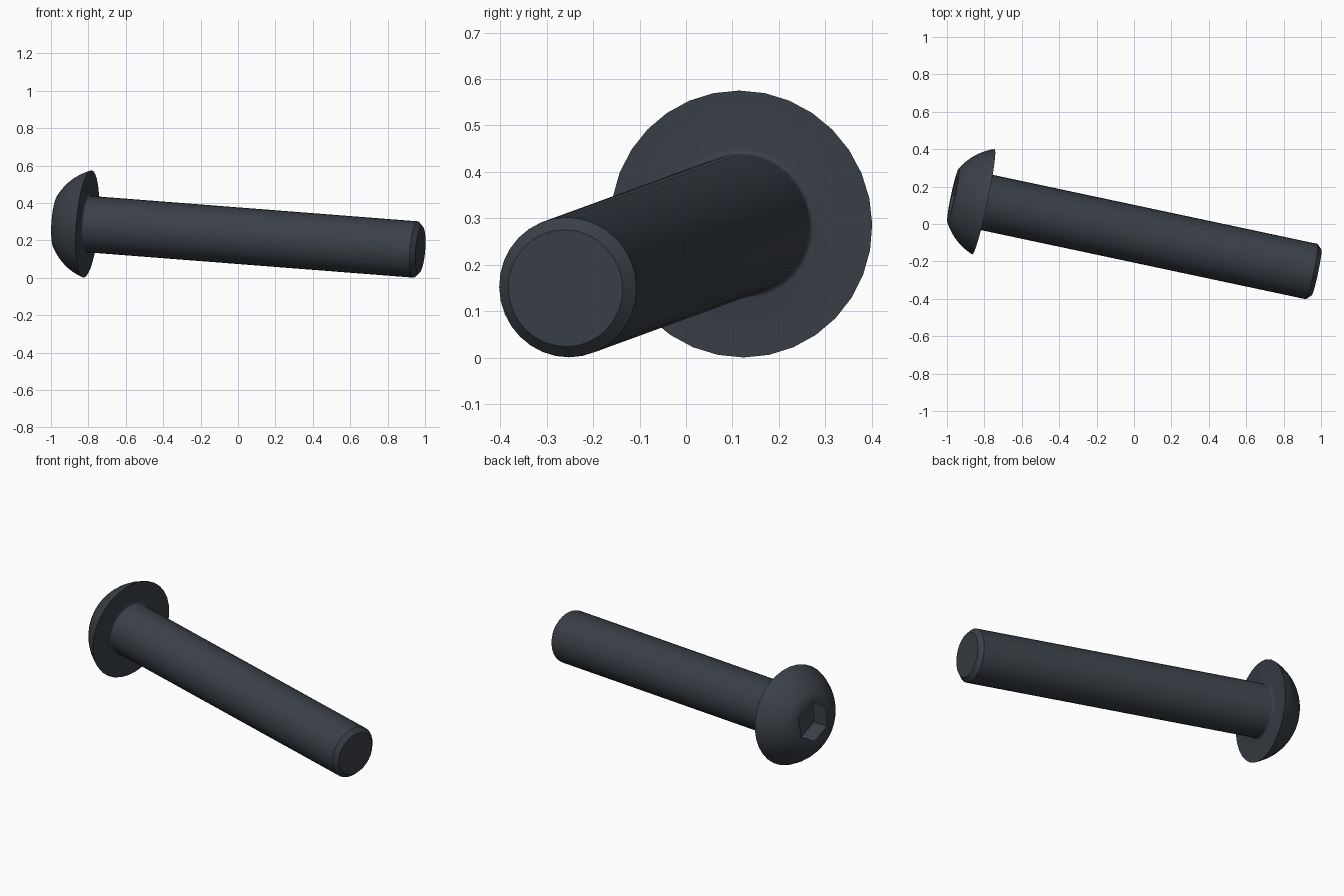
import bpy, bmesh
from math import sin, cos, pi, radians, asin
from mathutils import Vector, Matrix

cube = bpy.data.objects.get("Cube")
if cube:
    bpy.data.objects.remove(cube, do_unlink=True)

SIDES = 32
SHAFT_R, HEAD_R, TOP_R = 0.151, 0.288, 0.147
HEAD_H, LENGTH, CHAMFER, FILLET = 0.166, 1.825, 0.025, 0.012
HEX_R, HEX_DEPTH = 0.115, 0.105

# dark steel
steel = bpy.data.materials.new("dark_steel")
steel.use_nodes = True
colour = (0.042, 0.051, 0.063, 1)
steel.diffuse_color = colour
steel.node_tree.nodes["Principled BSDF"].inputs["Base Color"].default_value = colour

bm = bmesh.new()


def ring(radius, height, sides=SIDES):
    """Closed loop of vertices around the screw axis, one vertex at local +y."""
    return [bm.verts.new((radius * cos(pi / 2 + 2 * pi * i / sides),
                          radius * sin(pi / 2 + 2 * pi * i / sides), height))
            for i in range(sides)]


def skin(a, b):
    """Quads between two rings of equal count."""
    n = len(a)
    for i in range(n):
        bm.faces.new((a[i], a[(i + 1) % n], b[(i + 1) % n], b[i]))


def loop_edges(loop):
    n = len(loop)
    return [bm.edges.get((loop[i], loop[(i + 1) % n])) for i in range(n)]


# profile from tip to crown: chamfered tip, shaft, fillet, underside, dome
profile = [(SHAFT_R - CHAMFER, -LENGTH), (SHAFT_R, CHAMFER - LENGTH)]
for i in range(5):
    a = pi / 2 * i / 4
    profile.append((SHAFT_R + FILLET * (1 - cos(a)), FILLET * (sin(a) - 1)))
centre = (TOP_R**2 + HEAD_H**2 - HEAD_R**2) / (2 * HEAD_H)
dome_r = (HEAD_R**2 + centre**2) ** 0.5
low, high = asin(-centre / dome_r), asin((HEAD_H - centre) / dome_r)
for i in range(9):
    a = low + (high - low) * i / 8
    profile.append((dome_r * cos(a), centre + dome_r * sin(a)))

rings = [ring(r, h) for r, h in profile]
for a, b in zip(rings, rings[1:]):
    skin(a, b)
bm.faces.new(rings[0])

# hexagonal socket in the crown
rim = ring(HEX_R, HEAD_H, 6)
floor = ring(HEX_R, HEAD_H - HEX_DEPTH, 6)
skin(rim, floor)
bm.faces.new(floor)
bmesh.ops.bridge_loops(bm, edges=loop_edges(rings[-1]) + loop_edges(rim))
bmesh.ops.recalc_face_normals(bm, faces=bm.faces[:])

mesh = bpy.data.meshes.new("screw")
bm.to_mesh(mesh)
bm.free()
mesh.materials.append(steel)
screw = bpy.data.objects.new("screw", mesh)
bpy.context.collection.objects.link(screw)

# lay the screw at its resting tilt
out = Vector((-0.9753, 0.2074, 0.0757)).normalized()
side = Vector((0, 0, 1)).cross(out).normalized()
up = out.cross(side)
turn = Matrix((side, up, out)).transposed().to_4x4()
screw.matrix_world = Matrix.Translation((-0.805, 0.119, 0.288)) @ turn

bpy.context.view_layer.objects.active = screw
screw.select_set(True)
bpy.ops.object.shade_smooth_by_angle(angle=radians(35))
